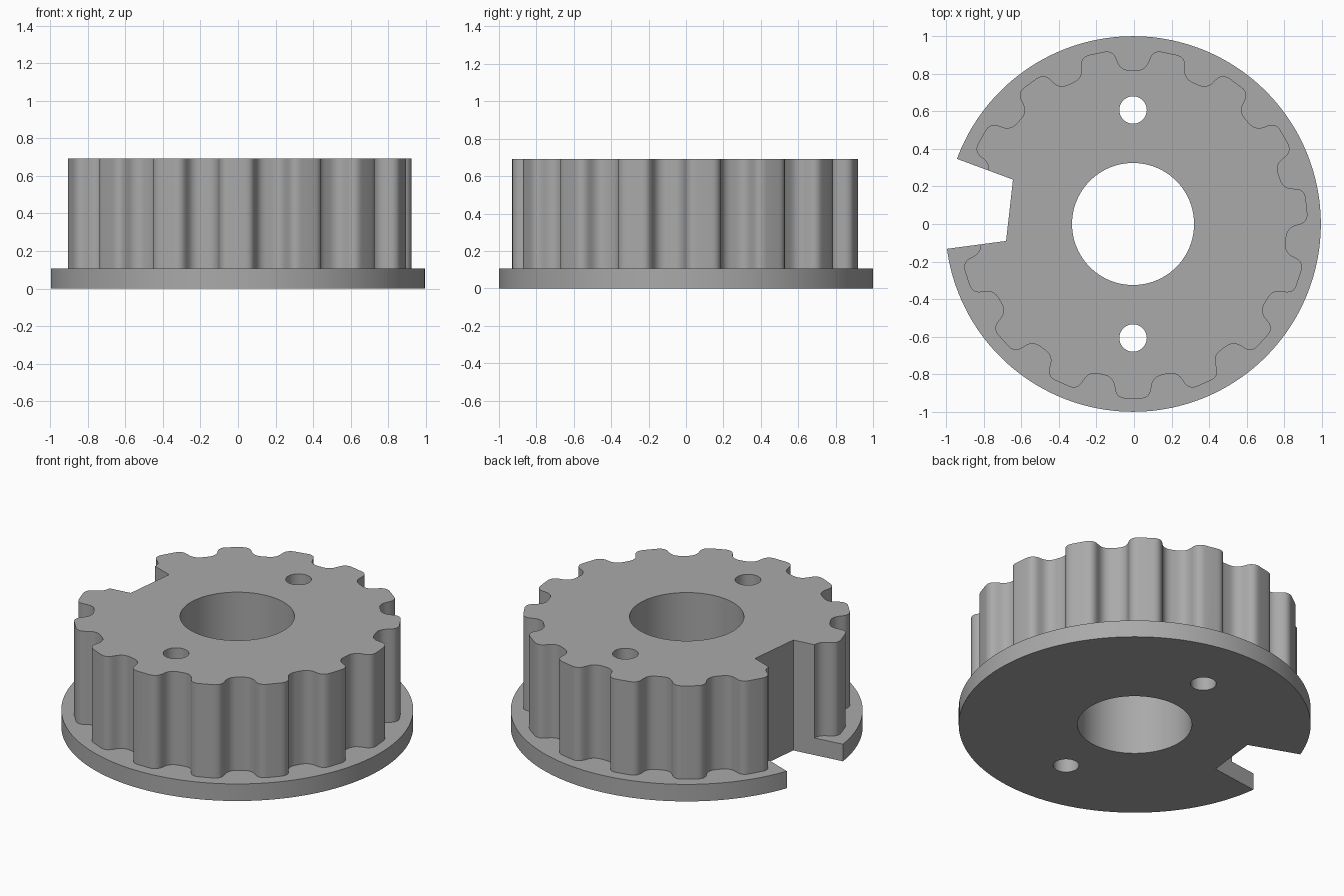
import bpy, bmesh
from math import sin, cos, pi, radians
from mathutils import Vector, Matrix

if "Cube" in bpy.data.objects:
    bpy.data.objects.remove(bpy.data.objects["Cube"])

CX = -0.005          # axis of the pulley
FLANGE_H, TOTAL_H = 0.107, 0.692
TEETH = 15

grey = bpy.data.materials.new("plain grey")
grey.use_nodes = True
colour = (0.40, 0.40, 0.40, 1)
grey.diffuse_color = colour
grey.node_tree.nodes["Principled BSDF"].inputs["Base Color"].default_value = colour


def prism(name, outline, z0, z1):
    """Extrude a closed outline, given around the axis, from z0 to z1."""
    bm = bmesh.new()
    face = bm.faces.new([bm.verts.new((p[0] + CX, p[1], z0)) for p in outline])
    top = bmesh.ops.extrude_face_region(bm, geom=[face])["geom"]
    verts = [v for v in top if isinstance(v, bmesh.types.BMVert)]
    bmesh.ops.translate(bm, verts=verts, vec=(0, 0, z1 - z0))
    bmesh.ops.recalc_face_normals(bm, faces=bm.faces)
    mesh = bpy.data.meshes.new(name)
    bm.to_mesh(mesh)
    bm.free()
    mesh.materials.append(grey)
    obj = bpy.data.objects.new(name, mesh)
    bpy.context.collection.objects.link(obj)
    return obj


def circle(r, n, y=0):
    return [(r * cos(2 * pi * i / n), y + r * sin(2 * pi * i / n)) for i in range(n)]


def polar(r, degrees):
    return (r * cos(radians(degrees)), r * sin(radians(degrees)))


def rounded(corners, size, steps=7):
    """Replace every corner of a closed outline by a smooth curve."""
    out = []
    for i, c in enumerate(corners):
        a = c + (corners[i - 1] - c).normalized() * size
        b = c + (corners[(i + 1) % len(corners)] - c).normalized() * size
        for k in range(steps + 1):
            t = k / steps
            out.append(a * (1 - t) ** 2 + c * 2 * t * (1 - t) + b * t * t)
    return out


def combine(target, other, operation):
    mod = target.modifiers.new(operation, 'BOOLEAN')
    mod.operation, mod.solver, mod.object = operation, 'EXACT', other
    bpy.context.view_layer.objects.active = target
    bpy.ops.object.modifier_apply(modifier=mod.name)
    bpy.data.objects.remove(other)


# Toothed outline: one tooth centred on -y, repeated around the axis
tooth = [Vector(p) for p in ((-0.106, -0.814), (-0.088, -0.929),
                             (0.088, -0.929), (0.106, -0.814))]
corners = [Matrix.Rotation(2 * pi * i / TEETH, 2) @ p
           for i in range(TEETH) for p in tooth]

# Flange disc joined with the toothed drum
pulley = prism("toothed_pulley", circle(1, 180), 0, FLANGE_H)
drum = prism("toothed_drum", rounded(corners, 0.05), FLANGE_H / 2, TOTAL_H)
combine(pulley, drum, 'UNION')

# Shaft bore, two pin holes and the wedge-shaped side notch
cuts = {
    "shaft_bore": circle(0.325, 96),
    "back_pin_hole": circle(0.073, 48, 0.607),
    "front_pin_hole": circle(0.073, 48, -0.607),
    "side_notch": [polar(0.682, 159.7), polar(1.3, 159.7),
                   polar(1.3, 187.6), polar(0.682, 187.6)],
}
for name, outline in cuts.items():
    combine(pulley, prism(name, outline, -0.2, 1), 'DIFFERENCE')

# Smooth round walls with crisp rims
bpy.ops.object.select_all(action='DESELECT')
pulley.select_set(True)
bpy.context.view_layer.objects.active = pulley
bpy.ops.object.shade_smooth_by_angle(angle=radians(30))
